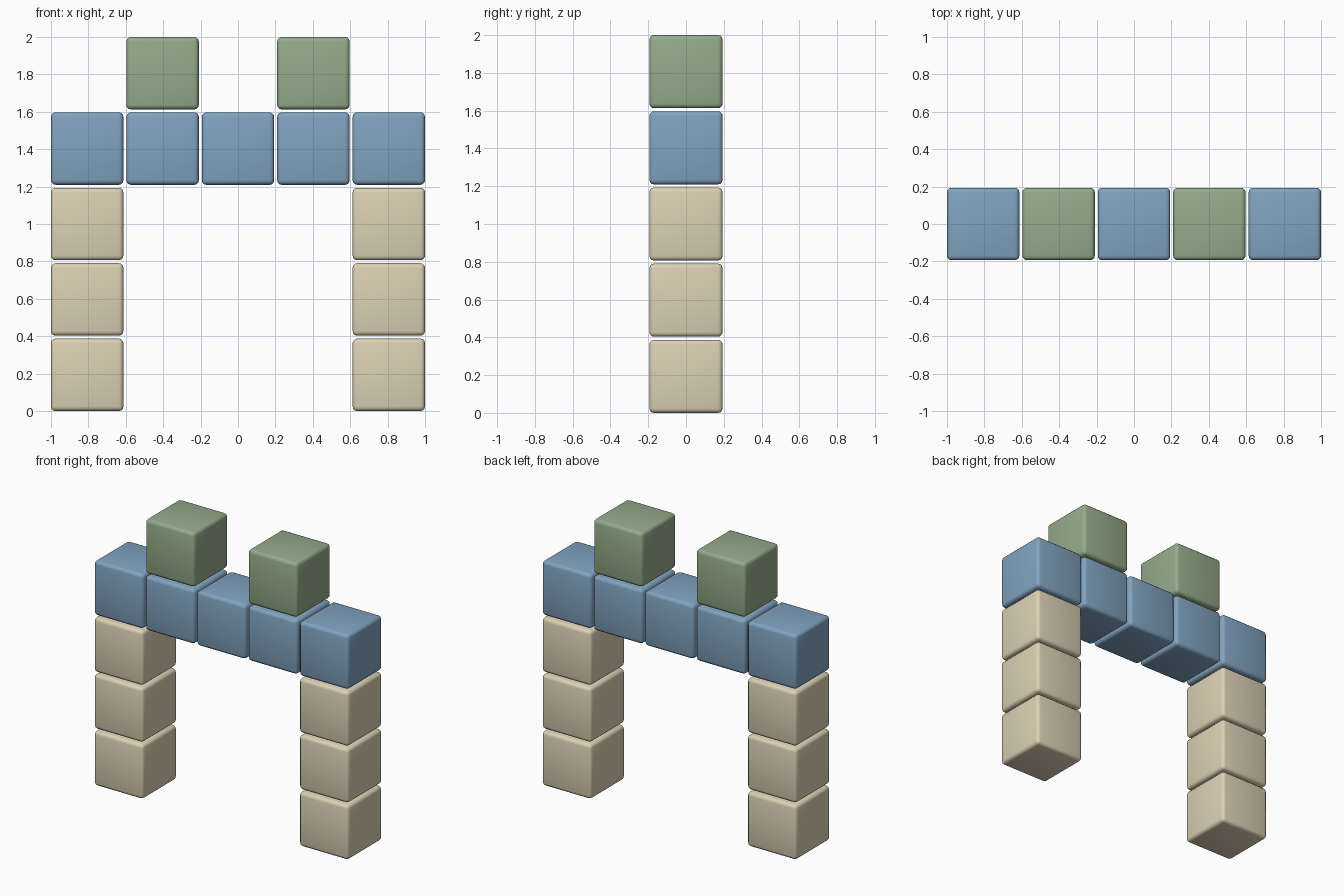
import bpy, math

if "Cube" in bpy.data.objects:
    bpy.data.objects.remove(bpy.data.objects["Cube"])

PITCH = 0.4032   # block spacing
SIZE = 0.3872    # block edge length
RADIUS = 0.024   # rounded edge


def material(name, color):
    mat = bpy.data.materials.new(name)
    mat.diffuse_color = (*color, 1.0)
    mat.use_nodes = True
    mat.node_tree.nodes["Principled BSDF"].inputs["Base Color"].default_value = mat.diffuse_color
    return mat


def block(name, col, row, mat):
    bpy.ops.mesh.primitive_cube_add(
        size=SIZE, location=(col * PITCH, 0, SIZE / 2 + row * PITCH))
    ob = bpy.context.object
    ob.name = name
    ob.data.materials.append(mat)
    bevel = ob.modifiers.new("rounded_edges", "BEVEL")
    bevel.width = RADIUS
    bevel.segments = 3
    bevel.limit_method = "ANGLE"
    bpy.ops.object.modifier_apply(modifier=bevel.name)
    bpy.ops.object.shade_smooth_by_angle(angle=math.radians(40))


sand = material("sand", (0.72, 0.64, 0.46))
blue = material("blue", (0.22, 0.37, 0.53))
green = material("green", (0.30, 0.41, 0.26))

for side, label in ((-1, "left"), (1, "right")):
    # Pillars of three blocks
    for row in range(3):
        block(f"{label}_pillar_block_{row + 1}", 2 * side, row, sand)
    # Single blocks standing on the beam
    block(f"{label}_top_block", side, 4, green)

# Beam of five blocks across the pillars
for col in range(-2, 3):
    block(f"beam_block_{col + 3}", col, 3, blue)
